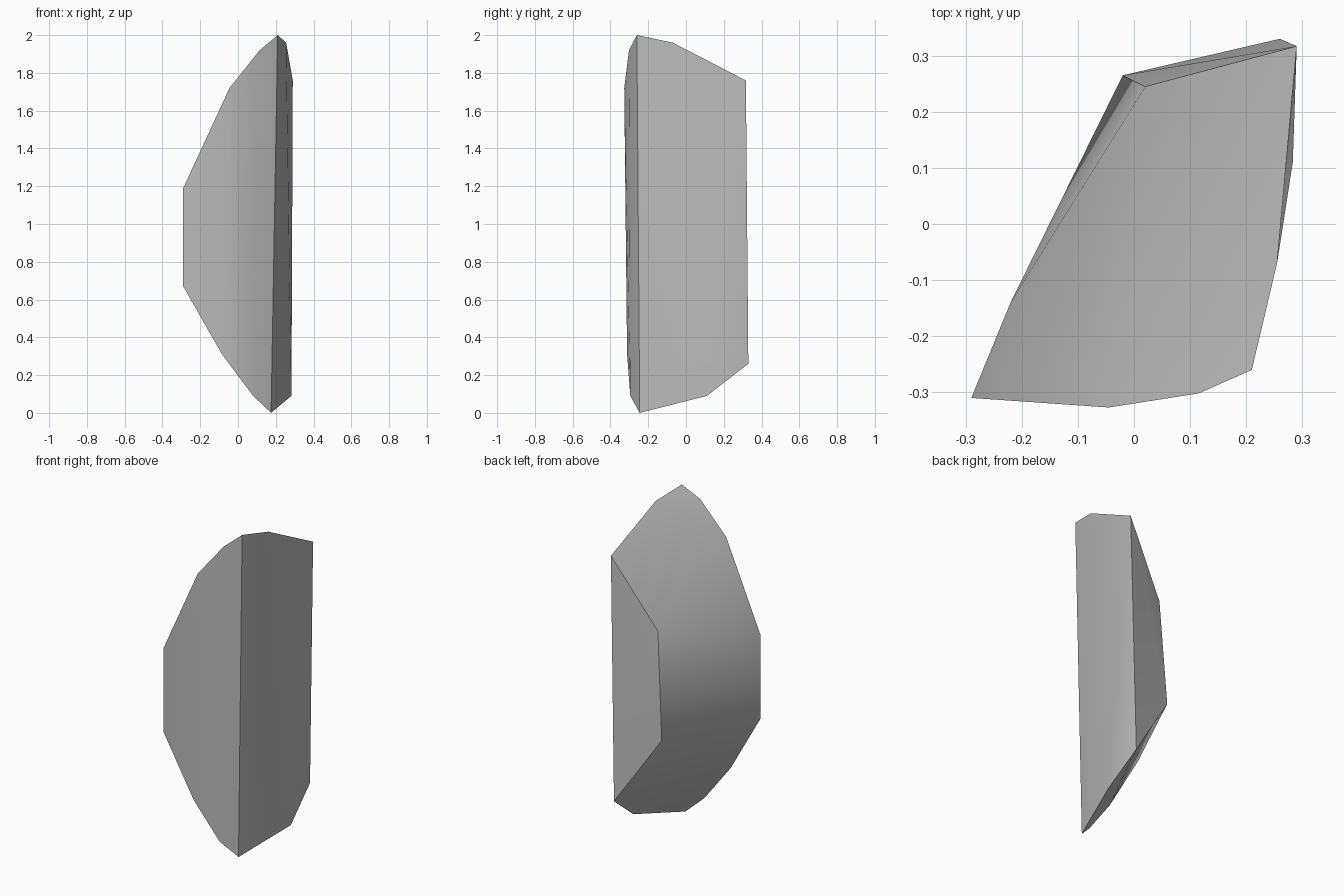
import bpy
import bmesh
import math
from mathutils import Vector

# Remove the default object
default_cube = bpy.data.objects.get("Cube")
if default_cube:
    bpy.data.objects.remove(default_cube, do_unlink=True)


def make_material(name, colour):
    material = bpy.data.materials.new(name)
    material.use_nodes = True
    material.diffuse_color = colour
    shader = material.node_tree.nodes["Principled BSDF"]
    shader.inputs["Base Color"].default_value = colour
    shader.inputs["Roughness"].default_value = 0.8
    return material


def make_hull(name, corners, material, sharp_angle):
    """Wrap a tight convex skin around the corner points."""
    builder = bmesh.new()
    for corner in corners:
        builder.verts.new(Vector(corner))
    hull = bmesh.ops.convex_hull(builder, input=builder.verts[:])
    unused = {item for item in hull["geom_interior"] + hull["geom_unused"]
              if isinstance(item, bmesh.types.BMVert)}
    if unused:
        bmesh.ops.delete(builder, geom=list(unused), context="VERTS")
    # Merge nearly coplanar triangles into clean flat facets
    bmesh.ops.dissolve_limit(builder, angle_limit=math.radians(1.5),
                             verts=builder.verts[:], edges=builder.edges[:])
    bmesh.ops.recalc_face_normals(builder, faces=builder.faces[:])
    mesh = bpy.data.meshes.new(name)
    builder.to_mesh(mesh)
    builder.free()
    mesh.materials.append(material)

    shard = bpy.data.objects.new(name, mesh)
    bpy.context.collection.objects.link(shard)
    bpy.ops.object.select_all(action="DESELECT")
    shard.select_set(True)
    bpy.context.view_layer.objects.active = shard
    bpy.ops.object.shade_smooth_by_angle(angle=sharp_angle)
    return shard


# Upper rim, from the outer front edge round the peak to the back
upper_rim = [
    (-0.29, -0.31, 1.19),
    (-0.045, -0.327, 1.72),
    (0.115, -0.302, 1.92),
    (0.21, -0.26, 2.0),
    (0.255, -0.07, 1.96),
    (0.29, 0.317, 1.76),
]

# Lower rim, in the same order
lower_rim = [
    (-0.29, -0.31, 0.67),
    (-0.085, -0.312, 0.31),
    (0.08, -0.295, 0.09),
    (0.175, -0.245, 0.0),
    (0.283, 0.11, 0.09),
    (0.26, 0.33, 0.26),
]

# Blunt ridge on the back, with a slight bulge beside it
back_ridge = [
    (0.02, 0.245, 1.34),
    (-0.02, 0.265, 0.684),
    (-0.22, -0.14, 1.21),
]

stone = make_material("stone grey", (0.5, 0.5, 0.5, 1.0))
make_hull("rock_shard", upper_rim + lower_rim + back_ridge, stone,
          math.radians(30))
